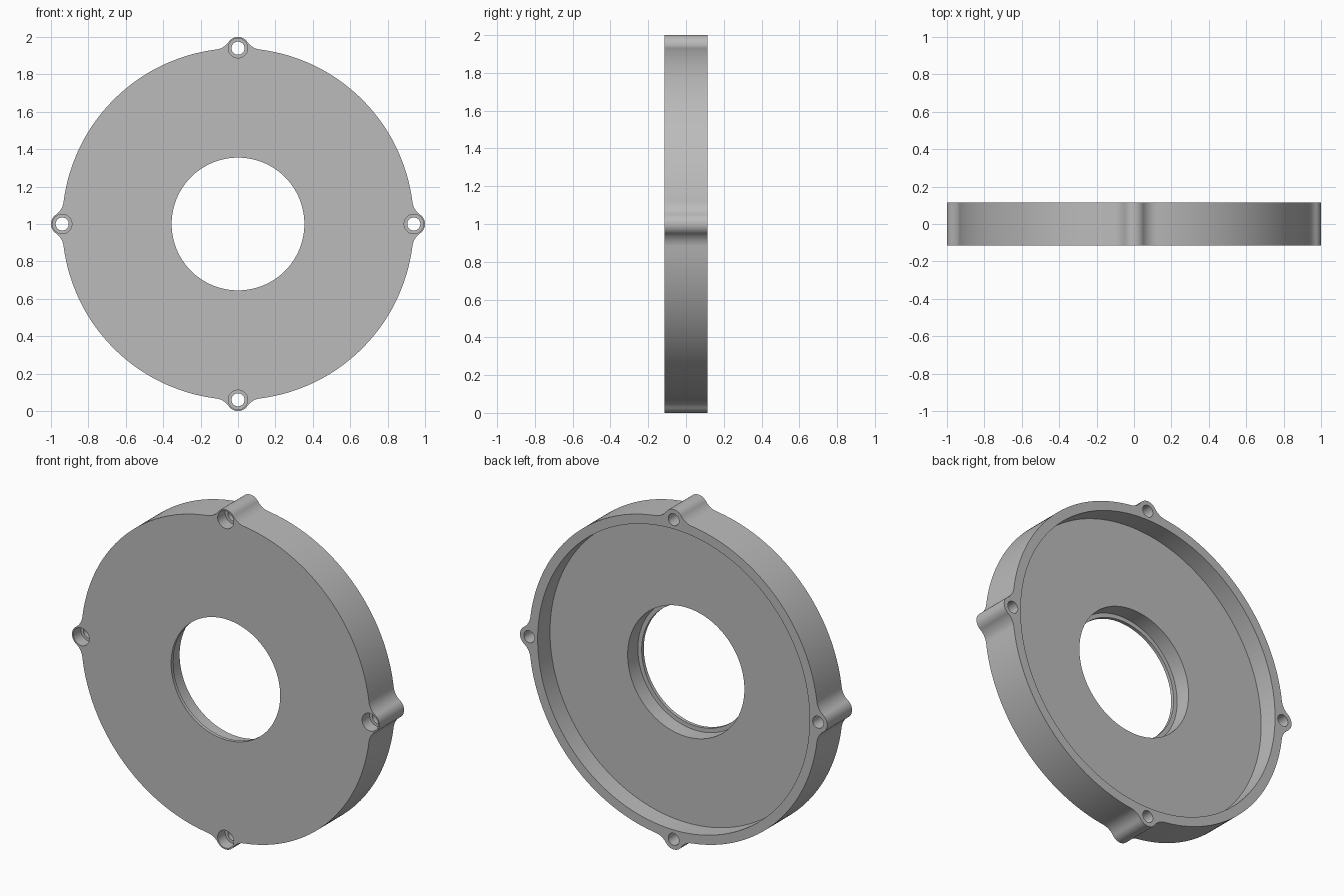
import bpy, bmesh
from math import sin, cos, pi, atan2, hypot, sqrt

cube = bpy.data.objects.get("Cube")
if cube:
    bpy.data.objects.remove(cube, do_unlink=True)

BODY, LUG, FILLET = 0.94, 0.06, 0.10
BORE, BORE_STEP, RECESS = 0.355, 0.38, 0.885
HOLE, HEAD = 0.035, 0.052
FRONT, BACK, FLOOR, LIP, SEAT = -0.115, 0.115, 0.0, -0.095, -0.045

bm = bmesh.new()


def arc(cx, cz, r, a, b, n):
    return [(cx + r * cos(a + (b - a) * i / n), cz + r * sin(a + (b - a) * i / n))
            for i in range(n + 1)]


def circle(r, n, cx=0, cz=0):
    return arc(cx, cz, r, 0, 2 * pi, n)[:-1]


def outline():
    """Disc edge with four filleted lugs, one quarter repeated."""
    # fillet centre on the +z side of the +x lug
    fx = ((BODY + FILLET) ** 2 + BODY ** 2 - (LUG + FILLET) ** 2) / (2 * BODY)
    fz = sqrt((BODY + FILLET) ** 2 - fx ** 2)
    rim = atan2(fz, fx)
    tip = atan2(fz, fx - BODY)
    quarter = arc(BODY, 0, LUG, -tip, tip, 24)
    quarter += arc(fx, fz, FILLET, tip + pi, rim + pi, 12)[1:]
    quarter += arc(0, 0, BODY, rim, pi / 2 - rim, 48)[1:]
    quarter += [(z, x) for x, z in arc(fx, fz, FILLET, rim + pi, tip + pi, 12)[1:-1]]
    pts = []
    for k in range(4):
        c, s = round(cos(k * pi / 2)), round(sin(k * pi / 2))
        pts += [(x * c - z * s, x * s + z * c) for x, z in quarter]
    return pts


def loop(pts, y):
    verts = [bm.verts.new((x, y, z + 1)) for x, z in pts]
    return [bm.edges.new((verts[i - 1], verts[i])) for i in range(len(verts))], verts


def wall(a, b):
    va, vb = a[1], b[1]
    for i in range(len(va)):
        bm.faces.new((va[i - 1], va[i], vb[i], vb[i - 1]))


def cap(*loops):
    edges = [e for l in loops for e in l[0]]
    bmesh.ops.triangle_fill(bm, edges=edges, use_beauty=True)


def tube(pts, y0, y1):
    a, b = loop(pts, y0), loop(pts, y1)
    wall(a, b)
    return a, b


# Outer edge, rear recess and stepped centre bore
edge_f, edge_b = tube(outline(), FRONT, BACK)
recess_in, recess_b = tube(circle(RECESS, 192), FLOOR, BACK)
bore_f, bore_in = tube(circle(BORE, 128), FRONT, LIP)
step_f, step_b = tube(circle(BORE_STEP, 128), LIP, FLOOR)
cap(recess_in, step_b)
cap(bore_in, step_f)

# Counterbored screw holes in the lugs
heads, holes = [], []
for k in range(4):
    cx, cz = BODY * cos(k * pi / 2), BODY * sin(k * pi / 2)
    head_f, head_in = tube(circle(HEAD, 40, cx, cz), FRONT, SEAT)
    hole_in, hole_b = tube(circle(HOLE, 40, cx, cz), SEAT, BACK)
    cap(head_in, hole_in)
    heads.append(head_f)
    holes.append(hole_b)

# Front face and rear rim
cap(edge_f, bore_f, *heads)
cap(edge_b, recess_b, *holes)
bmesh.ops.recalc_face_normals(bm, faces=bm.faces[:])

mesh = bpy.data.meshes.new("flange_plate")
bm.to_mesh(mesh)
bm.free()
plate = bpy.data.objects.new("flange_plate", mesh)
bpy.context.collection.objects.link(plate)

# Plain grey material
grey = bpy.data.materials.new("grey")
grey.use_nodes = True
colour = (0.5, 0.5, 0.5, 1)
grey.diffuse_color = colour
grey.node_tree.nodes["Principled BSDF"].inputs["Base Color"].default_value = colour
mesh.materials.append(grey)

bpy.ops.object.select_all(action="DESELECT")
plate.select_set(True)
bpy.context.view_layer.objects.active = plate
bpy.ops.object.shade_smooth_by_angle(angle=pi / 6)
